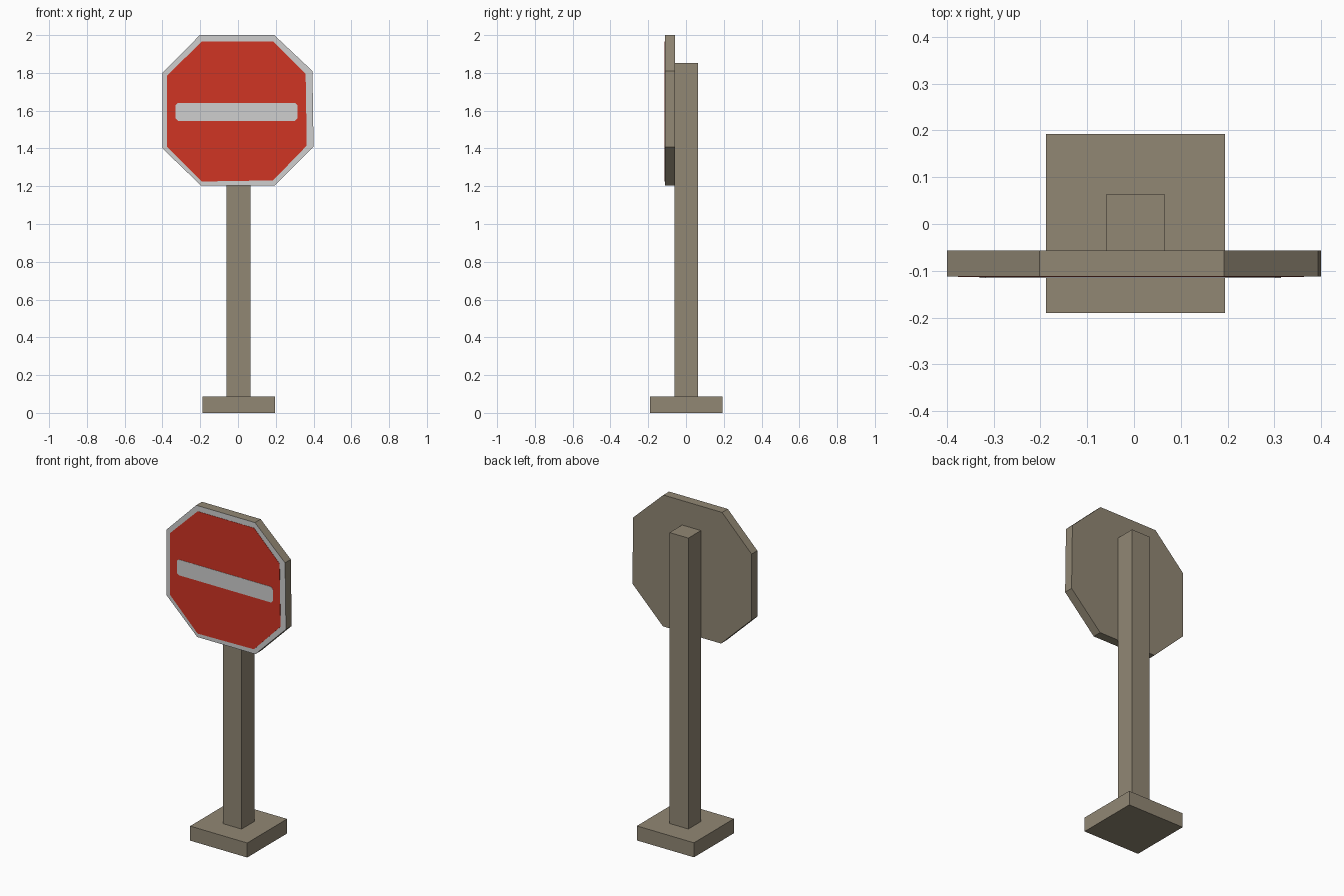
import bpy, bmesh

if "Cube" in bpy.data.objects:
    bpy.data.objects.remove(bpy.data.objects["Cube"])


def material(name, rgb):
    # sRGB values converted to linear
    lin = [((c + 0.055) / 1.055) ** 2.4 for c in rgb]
    m = bpy.data.materials.new(name)
    m.diffuse_color = (*lin, 1)
    m.use_nodes = True
    m.node_tree.nodes["Principled BSDF"].inputs["Base Color"].default_value = m.diffuse_color
    return m


brown = material("weathered_brown", (0.57, 0.53, 0.455))
white = material("pale_grey", (0.81, 0.81, 0.81))
red = material("sign_red", (0.815, 0.205, 0.14))


def plate(name, outline, y0, y1, mats):
    """Extrude an (x, z) outline from y0 (front) to y1; a second material colours the front."""
    bm = bmesh.new()
    face = bm.faces.new([bm.verts.new((x, y0, z)) for x, z in outline])
    ext = bmesh.ops.extrude_face_region(bm, geom=[face], use_keep_orig=True)
    verts = [g for g in ext["geom"] if isinstance(g, bmesh.types.BMVert)]
    bmesh.ops.translate(bm, verts=verts, vec=(0, y1 - y0, 0))
    bmesh.ops.recalc_face_normals(bm, faces=bm.faces)
    for f in bm.faces:
        f.material_index = len(mats) - 1 if f.normal.y < -0.9 else 0
    me = bpy.data.meshes.new(name)
    bm.to_mesh(me)
    bm.free()
    for m in mats:
        me.materials.append(m)
    ob = bpy.data.objects.new(name, me)
    bpy.context.collection.objects.link(ob)
    return ob


def box(name, x0, x1, y0, y1, z0, z1):
    return plate(name, [(x0, z0), (x1, z0), (x1, z1), (x0, z1)], y0, y1, [brown])


# Square foot and post
box("base", -0.188, 0.195, -0.19, 0.192, 0.0, 0.088)
box("post", -0.06, 0.066, -0.06, 0.063, 0.08, 1.852)

# Octagonal board with pale front face (the border)
plate("sign_board",
      [(-0.202, 2.0), (0.192, 2.0), (0.394, 1.81), (0.4, 1.408),
       (0.195, 1.203), (-0.195, 1.203), (-0.4, 1.4), (-0.4, 1.8)],
      -0.112, -0.057, [brown, white])

# Red panel
plate("red_panel",
      [(-0.192, 1.966), (0.187, 1.966), (0.358, 1.795), (0.364, 1.415),
       (0.186, 1.231), (-0.192, 1.225), (-0.376, 1.41), (-0.376, 1.785)],
      -0.1135, -0.1115, [red])

# Pale bar with clipped corners
c = 0.012
x0, x1, z0, z1 = -0.33, 0.314, 1.546, 1.641
plate("white_bar",
      [(x0 + c, z0), (x1 - c, z0), (x1, z0 + c), (x1, z1 - c),
       (x1 - c, z1), (x0 + c, z1), (x0, z1 - c), (x0, z0 + c)],
      -0.115, -0.113, [white])
